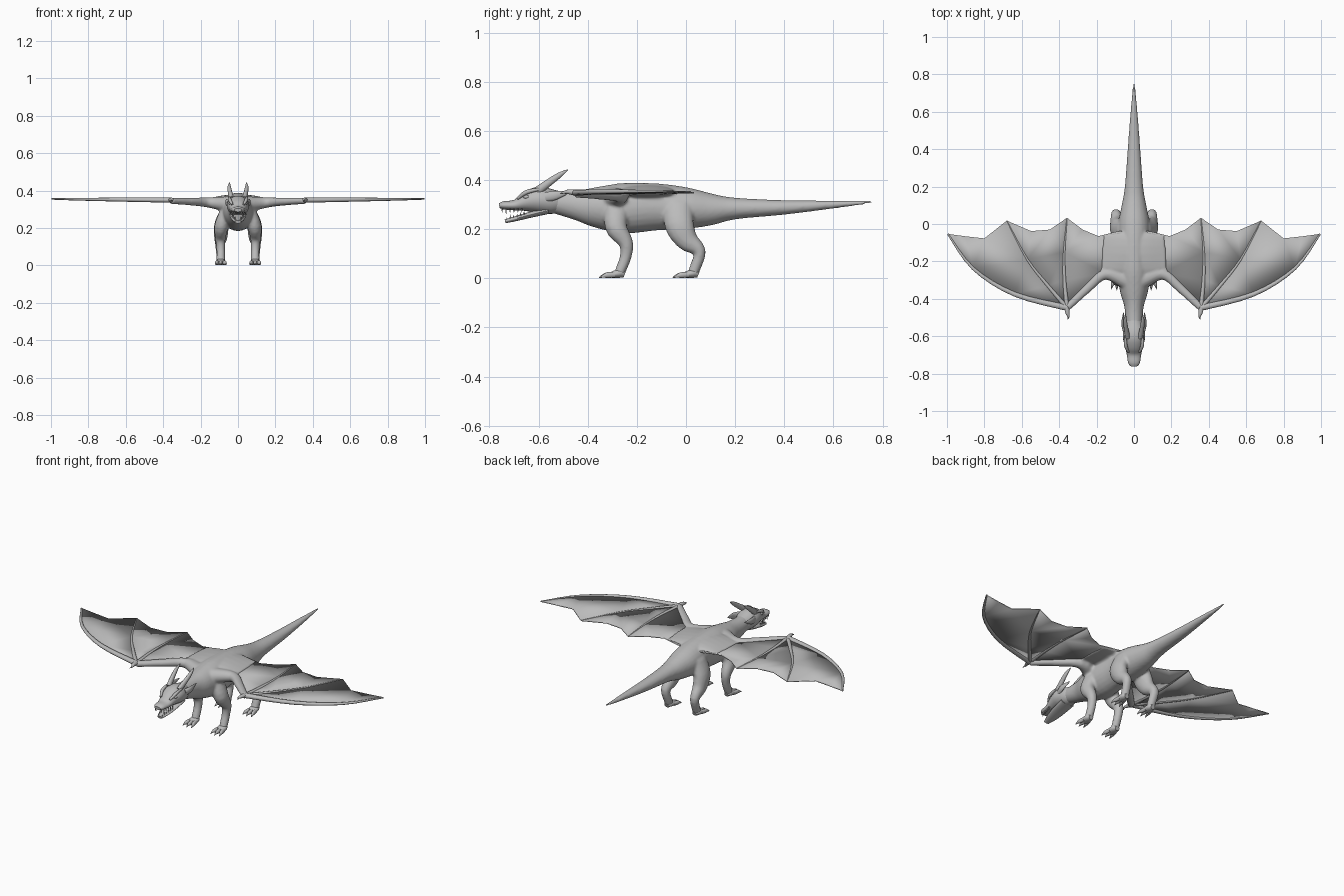
import bpy, bmesh, math
from mathutils import Vector

cube = bpy.data.objects.get("Cube")
if cube:
    bpy.data.objects.remove(cube)

grey = bpy.data.materials.new("stone grey")
grey.use_nodes = True
COLOUR = (0.5, 0.5, 0.5, 1)
grey.diffuse_color = COLOUR
grey.node_tree.nodes["Principled BSDF"].inputs["Base Color"].default_value = COLOUR

X, Z = Vector((1, 0, 0)), Vector((0, 0, 1))


def finish(bm, name, angle=50):
    """Turn a bmesh into a smooth shaded grey object."""
    bmesh.ops.recalc_face_normals(bm, faces=bm.faces[:])
    mesh = bpy.data.meshes.new(name)
    bm.to_mesh(mesh)
    bm.free()
    mesh.materials.append(grey)
    obj = bpy.data.objects.new(name, mesh)
    bpy.context.collection.objects.link(obj)
    bpy.ops.object.select_all(action="DESELECT")
    bpy.context.view_layer.objects.active = obj
    obj.select_set(True)
    bpy.ops.object.shade_smooth_by_angle(angle=math.radians(angle))
    return obj


def refine(stations, steps):
    """Catmull-Rom interpolation of (x, y, z, radius_a, radius_b)."""
    n, out = len(stations), []
    for i in range(n - 1):
        p0, p1, p2, p3 = (stations[min(max(i + k, 0), n - 1)] for k in (-1, 0, 1, 2))
        for s in range(steps):
            t = s / steps
            out.append([b + 0.5 * t * (c - a + t * (2*a - 5*b + 4*c - d + t * (3*(b - c) + d - a)))
                        for a, b, c, d in zip(p0, p1, p2, p3)])
    return out + [list(stations[-1])]


def tube(bm, stations, ref, side=1, steps=4, segs=16):
    """Closed elliptical loft; radius_a lies along ref, radius_b across it."""
    st = refine(stations, steps)
    pts = [Vector((side * s[0], s[1], s[2])) for s in st]
    rings = []
    for i, s in enumerate(st):
        t = (pts[min(i + 1, len(pts) - 1)] - pts[max(i - 1, 0)]).normalized()
        a = (ref - t * ref.dot(t)).normalized()
        b = t.cross(a)
        ra, rb = max(s[3], 0.001), max(s[4], 0.001)
        ring = []
        for k in range(segs):
            ang = 2 * math.pi * k / segs
            ring.append(bm.verts.new(pts[i] + a * ra * math.cos(ang) + b * rb * math.sin(ang)))
        rings.append(ring)
    for r, q in zip(rings, rings[1:]):
        for k in range(segs):
            j = (k + 1) % segs
            bm.faces.new((r[k], r[j], q[j], q[k]))
    bm.faces.new(rings[0])
    bm.faces.new(rings[-1])


def profile(rows):
    """Stations from (y, top, bottom, half width)."""
    return [(0, y, (t + b) / 2, w, (t - b) / 2) for y, t, b, w in rows]


# Body: neck, trunk, tail, legs and wing arms fused into one skin
BODY = [(-.60, .362, .285, .035), (-.52, .356, .26, .045), (-.44, .36, .235, .052),
        (-.36, .373, .205, .075), (-.25, .388, .183, .09), (-.12, .386, .195, .084),
        (0, .37, .2, .084), (.1, .346, .215, .066), (.2, .328, .24, .049),
        (.4, .318, .259, .034), (.6, .316, .284, .019), (.757, .315, .305, .005)]
FRONT_LEG = [(.06, -.28, .29, .035, .05), (.088, -.285, .21, .038, .045),
             (.094, -.245, .145, .028, .03), (.092, -.245, .09, .023, .024),
             (.092, -.265, .035, .023, .022), (.092, -.275, .013, .022, .02)]
HIND_LEG = [(.055, -.03, .3, .035, .06), (.086, -.028, .22, .04, .06),
            (.092, .005, .155, .036, .046), (.096, .055, .11, .026, .026),
            (.092, .038, .045, .024, .023), (.092, .025, .014, .022, .022)]
WING_ARM = [(.04, -.3, .325, .045, .05), (.155, -.268, .336, .028, .03),
            (.25, -.345, .341, .021, .024), (.358, -.448, .345, .017, .019)]
WING_ROOT = [(0, -.16, .352, .03, .12), (.08, -.16, .352, .022, .115),
             (.17, -.155, .348, .007, .1)]

bm = bmesh.new()
tube(bm, profile(BODY), X, segs=24)
for side in (1, -1):
    tube(bm, FRONT_LEG, X, side)
    tube(bm, HIND_LEG, X, side)
    tube(bm, WING_ARM, Z, side)
    tube(bm, WING_ROOT, Z, side)
body = finish(bm, "body")
remesh = body.modifiers.new("fuse", "REMESH")
remesh.mode = "VOXEL"
remesh.voxel_size = 0.007
remesh.use_smooth_shade = True
soften = body.modifiers.new("soften", "SMOOTH")
soften.factor = 0.5
soften.iterations = 5

# Skull and open lower jaw
SKULL = [(-.49, .35, .28, .03), (-.545, .362, .262, .053), (-.6, .372, .266, .06),
         (-.65, .352, .271, .05), (-.695, .32, .276, .039), (-.74, .314, .28, .032),
         (-.76, .305, .286, .02)]
JAW = [(-.56, .29, .262, .045), (-.63, .272, .247, .042), (-.69, .254, .233, .032),
       (-.736, .24, .224, .017)]
for name, rows in (("skull", SKULL), ("lower_jaw", JAW)):
    bm = bmesh.new()
    tube(bm, profile(rows), X, segs=20)
    finish(bm, name)

# Horns, ears, brows and eyes
HORN = [(.034, -.605, .355, .014, .018), (.042, -.56, .388, .012, .015),
        (.047, -.515, .42, .009, .011), (.045, -.48, .442, .002, .002)]
EAR = [(.048, -.57, .33, .012, .02), (.06, -.53, .338, .008, .018), (.056, -.475, .35, .002, .003)]
BROW = [(.03, -.685, .325, .006, .006), (.044, -.65, .35, .009, .009), (.046, -.6, .362, .006, .006)]
EYE = [(.04, -.66, .33, .004, .004), (.043, -.65, .331, .008, .008), (.046, -.64, .332, .004, .004)]
for name, path in (("horn", HORN), ("ear", EAR), ("brow", BROW), ("eye", EYE)):
    for side, label in ((1, "left"), (-1, "right")):
        bm = bmesh.new()
        tube(bm, path, X, side, segs=12)
        finish(bm, f"{label}_{name}")

# Teeth along both jaws
bm = bmesh.new()
for side in (1, -1):
    for k in range(6):
        f = k / 5
        y = -.748 + .08 * f
        x = .02 + .017 * f
        size = .02 if k == 1 else .013
        tube(bm, [(x, y, .285, .004, .004), (x, y, .281 - size, .0005, .0005)], X, side, 1, 6)
        y, x = -.729 + .07 * f, .012 + .018 * f
        z = .235 + .024 * f
        tube(bm, [(x, y, z, .004, .004), (x, y, z + size, .0005, .0005)], X, side, 1, 6)
finish(bm, "teeth")

# Feet with three clawed toes each
for place, y in (("front", -.27), ("hind", .03)):
    for side, label in ((1, "left"), (-1, "right")):
        bm = bmesh.new()
        tube(bm, [(.092, y + .02, .014, .014, .012), (.092, y, .02, .025, .018),
                  (.092, y - .035, .013, .028, .012)], X, side)
        for spread in (-1, 0, 1):
            x = .092 + .017 * spread
            reach = .005 * abs(spread)
            tube(bm, [(x, y - .02, .015, .01, .012), (x + .005 * spread, y - .05, .013, .01, .012),
                      (x + .009 * spread, y - .068 + reach, .01, .006, .007),
                      (x + .011 * spread, y - .084 + reach, .003, .001, .002)], X, side, 3, 10)
        finish(bm, f"{label}_{place}_foot")

# Wings: thin membrane, finger bones and wrist claw
WRIST = (.358, -.448)
LEADING = [WRIST, (.64, -.375), (.86, -.238), (.995, -.053)]
SECOND = [WRIST, (.46, -.33), (.57, -.19), (.68, .018)]
THIRD = [WRIST, (.372, -.3), (.373, -.15), (.358, .033)]
PANELS = {
    "inner": [(0, -.27), (.155, -.262), *THIRD, (.275, -.03), (.19, -.065), (.09, -.04), (0, -.03)],
    "middle": [*SECOND, (.55, -.038), (.45, -.03), *THIRD[:0:-1]],
    "outer": [*LEADING, (.9, -.066), (.8, -.077), *SECOND[:0:-1]],
}


def height(x):
    return .345 + .01 * x


for side, label in ((1, "left"), (-1, "right")):
    for part, outline in PANELS.items():
        bm = bmesh.new()
        face = bm.faces.new([bm.verts.new((side * x, y, height(x))) for x, y in outline])
        bmesh.ops.triangulate(bm, faces=[face])
        for f in bm.faces:
            f.normal_update()
        skin = finish(bm, f"{label}_{part}_membrane")
        solid = skin.modifiers.new("thickness", "SOLIDIFY")
        solid.thickness = .005
        solid.offset = 0
    for part, path, thick in (("leading", LEADING, .017), ("second", SECOND, .012), ("third", THIRD, .012)):
        bm = bmesh.new()
        radii = [thick * (1 - .24 * i) for i in range(4)]
        tube(bm, [(x, y, height(x), r * .8, r) for (x, y), r in zip(path, radii)], Z, side, segs=10)
        finish(bm, f"{label}_{part}_finger")
    bm = bmesh.new()
    tube(bm, [(.36, -.445, .348, .014, .015), (.356, -.475, .352, .01, .011),
              (.35, -.495, .35, .006, .006), (.356, -.512, .344, .001, .001)], Z, side, segs=10)
    finish(bm, f"{label}_wrist_claw")
